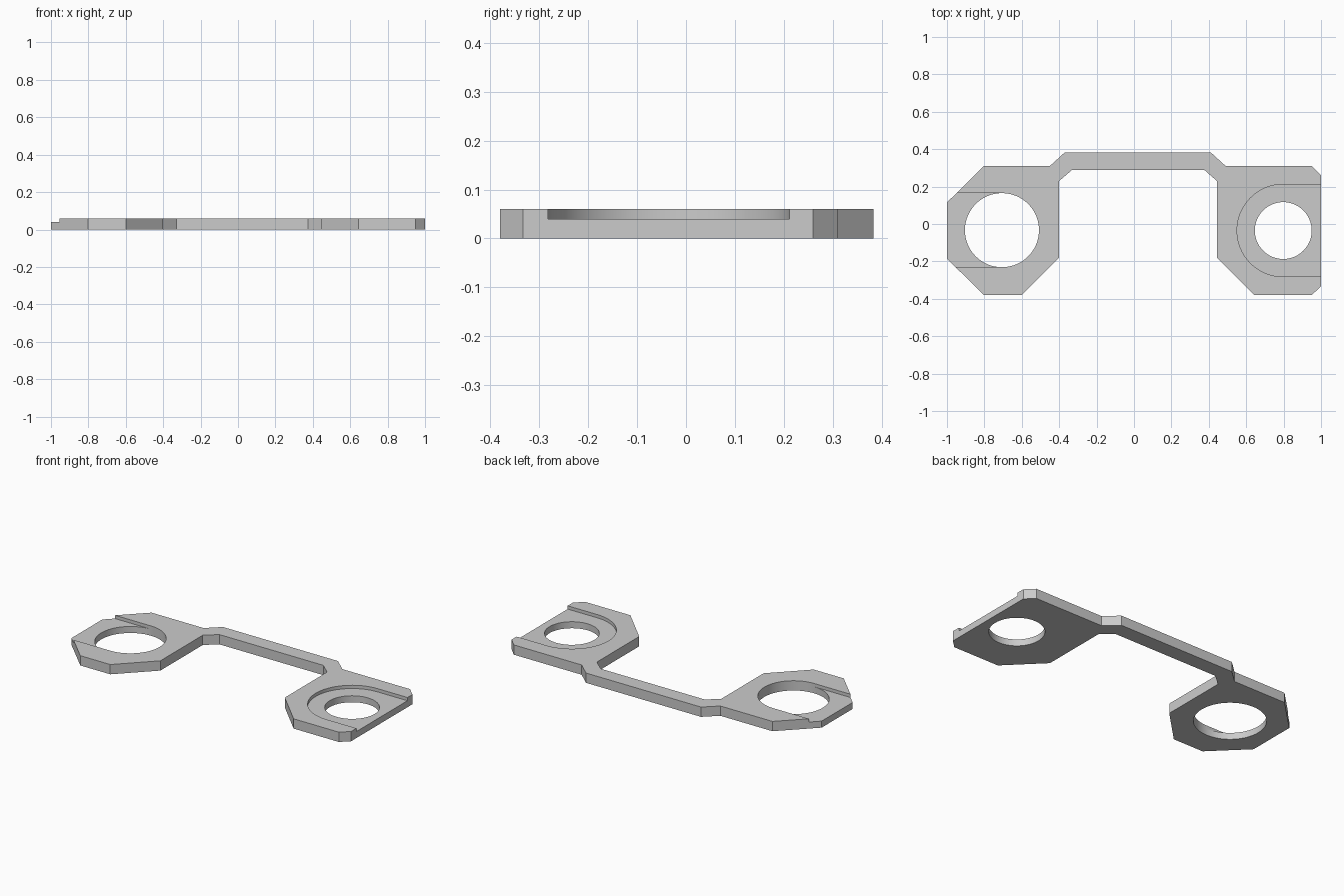
import bpy, bmesh, math

THICK, FLOOR = 0.06, 0.04

if "Cube" in bpy.data.objects:
    bpy.data.objects.remove(bpy.data.objects["Cube"], do_unlink=True)

grey = bpy.data.materials.new("plain grey")
grey.use_nodes = True
grey.diffuse_color = (0.6, 0.6, 0.6, 1)
grey.node_tree.nodes["Principled BSDF"].inputs["Base Color"].default_value = (0.6, 0.6, 0.6, 1)


def prism(name, outline, z0, z1):
    """Extrude a flat outline from z0 to z1."""
    bm = bmesh.new()
    face = bm.faces.new([bm.verts.new((x, y, z0)) for x, y in outline])
    top = bmesh.ops.extrude_face_region(bm, geom=[face])["geom"]
    verts = [v for v in top if isinstance(v, bmesh.types.BMVert)]
    bmesh.ops.translate(bm, verts=verts, vec=(0, 0, z1 - z0))
    bmesh.ops.recalc_face_normals(bm, faces=bm.faces)
    mesh = bpy.data.meshes.new(name)
    bm.to_mesh(mesh)
    bm.free()
    mesh.materials.append(grey)
    obj = bpy.data.objects.new(name, mesh)
    bpy.context.collection.objects.link(obj)
    return obj


def arc(cx, cy, r, start, end, steps):
    """Points on an arc, angles in degrees."""
    angles = [math.radians(start + (end - start) * i / steps) for i in range(steps + 1)]
    return [(cx + r * math.cos(a), cy + r * math.sin(a)) for a in angles]


def cut(target, outline, z0):
    """Cut an outline out of the target, upward from z0."""
    cutter = prism("cutter", outline, z0, THICK + 0.1)
    cutter.hide_render = True
    mod = target.modifiers.new("cut", "BOOLEAN")
    mod.operation, mod.solver, mod.object = "DIFFERENCE", "EXACT", cutter
    bpy.context.view_layer.objects.active = target
    bpy.ops.object.modifier_apply(modifier=mod.name)
    bpy.data.objects.remove(cutter, do_unlink=True)


# Plate: two chamfered pads joined by a narrow bridge at the back
plate = prism("bracket_plate", [
    (-1, 0.115), (-0.803, 0.31), (-0.45, 0.31), (-0.37, 0.383),
    (0.41, 0.383), (0.49, 0.31), (0.95, 0.31), (1, 0.26),
    (1, -0.333), (0.95, -0.38), (0.643, -0.38), (0.443, -0.18),
    (0.443, 0.23), (0.375, 0.29), (-0.33, 0.29), (-0.4, 0.23),
    (-0.4, -0.18), (-0.6, -0.38), (-0.803, -0.38), (-1, -0.185)], 0, THICK)

# Each pad: centre, hole radius, recess radius, side the recess opens to
for cx, cy, hole, recess, side in ((-0.706, -0.033, 0.198, 0.198, -1),
                                   (0.798, -0.035, 0.152, 0.247, 1)):
    edge = side * 1.2
    if recess > hole:
        # Round-ended recess open to the outer edge
        slot = arc(cx, cy, recess, 90, 270, 48) + [(edge, cy - recess), (edge, cy + recess)]
    else:
        # Straight slot running from the hole centre to the outer edge
        slot = [(cx, cy + recess), (edge, cy + recess), (edge, cy - recess), (cx, cy - recess)]
    cut(plate, slot, FLOOR)
    cut(plate, arc(cx, cy, hole, 0, 360, 96)[:-1], -0.1)

# Smooth hole walls, sharp edges elsewhere
bpy.ops.object.select_all(action="DESELECT")
plate.select_set(True)
bpy.context.view_layer.objects.active = plate
bpy.ops.object.shade_smooth_by_angle(angle=math.radians(30))
